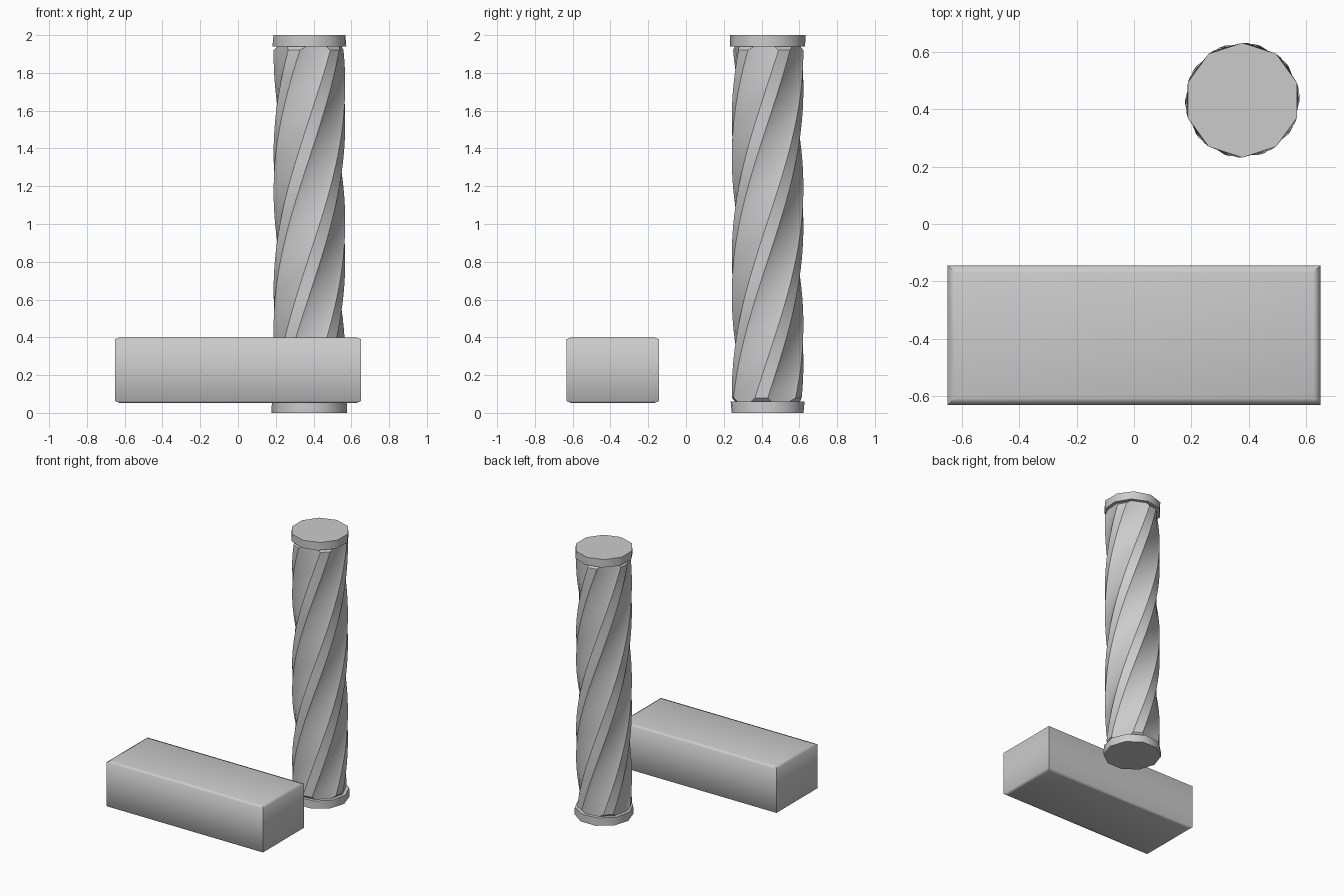
import bpy, bmesh, math
from mathutils import Matrix, Vector

if "Cube" in bpy.data.objects:
    bpy.data.objects.remove(bpy.data.objects["Cube"])

CX, CY, HEIGHT = 0.378, 0.432, 2.0
TWIST = math.radians(198)
SIDES = 10


def finish(bm, name, angle):
    bmesh.ops.recalc_face_normals(bm, faces=bm.faces)
    mesh = bpy.data.meshes.new(name)
    bm.to_mesh(mesh)
    bm.free()
    ob = bpy.data.objects.new(name, mesh)
    bpy.context.collection.objects.link(ob)
    bpy.ops.object.select_all(action='DESELECT')
    ob.select_set(True)
    bpy.context.view_layer.objects.active = ob
    bpy.ops.object.shade_smooth_by_angle(angle=math.radians(angle))
    return ob


def prism(radius, z0, z1):
    """Ten-sided prism with vertices on the x axis."""
    bm = bmesh.new()
    bmesh.ops.create_cone(bm, cap_ends=True, segments=SIDES, radius1=radius,
                          radius2=radius, depth=z1 - z0)
    v = bm.verts[:][0].co
    turn = Matrix.Rotation(-math.atan2(v.y, v.x), 4, 'Z')
    bmesh.ops.transform(bm, verts=bm.verts,
                        matrix=Matrix.Translation((0, 0, (z0 + z1) / 2)) @ turn)
    return bm


def twist(bm):
    """Turn every vertex in proportion to its height, then move into place."""
    for v in bm.verts:
        v.co = Matrix.Rotation(TWIST * v.co.z / HEIGHT, 3, 'Z') @ v.co + Vector((CX, CY, 0))


# Twisted shaft with raised ribs on every other side
bm = prism(0.175, 0.06, 1.94)
bm.normal_update()
ribs = []
for f in bm.faces:
    if abs(f.normal.z) < 0.5:
        c = f.calc_center_median()
        if round((math.degrees(math.atan2(c.y, c.x)) + 18) / 36) % 2 == 0:
            ribs.append(f)
bmesh.ops.inset_individual(bm, faces=ribs, thickness=0.02, depth=0.02,
                           use_even_offset=True)
rows = 40
for i in range(1, rows):
    z = 0.08 + 1.84 * i / rows
    bmesh.ops.bisect_plane(bm, geom=bm.verts[:] + bm.edges[:] + bm.faces[:],
                           plane_co=(0, 0, z), plane_no=(0, 0, 1))
twist(bm)
finish(bm, "column_shaft", 40)

# Decagonal collars at both ends
for name, z0, z1 in (("column_base", 0.0, 0.06), ("column_cap", 1.94, 2.0)):
    bm = prism(0.2, z0, z1)
    twist(bm)
    finish(bm, name, 40)

# Block with chamfered top and bottom rims
bm = bmesh.new()
bmesh.ops.create_cube(bm, size=1)
bmesh.ops.transform(bm, verts=bm.verts,
                    matrix=Matrix.Translation((0, -0.388, 0.226)) @ Matrix.Diagonal((1.3, 0.488, 0.328, 1)))
bm.normal_update()
ends = [f for f in bm.faces if abs(f.normal.z) > 0.5]
bmesh.ops.inset_individual(bm, faces=ends, thickness=0.025, depth=0.01,
                           use_even_offset=True)
block = finish(bm, "block", 75)
for e in block.data.edges:
    a, b = (block.data.vertices[i].co for i in e.vertices)
    if abs(a.z - b.z) > 0.001:
        e.use_edge_sharp = True
